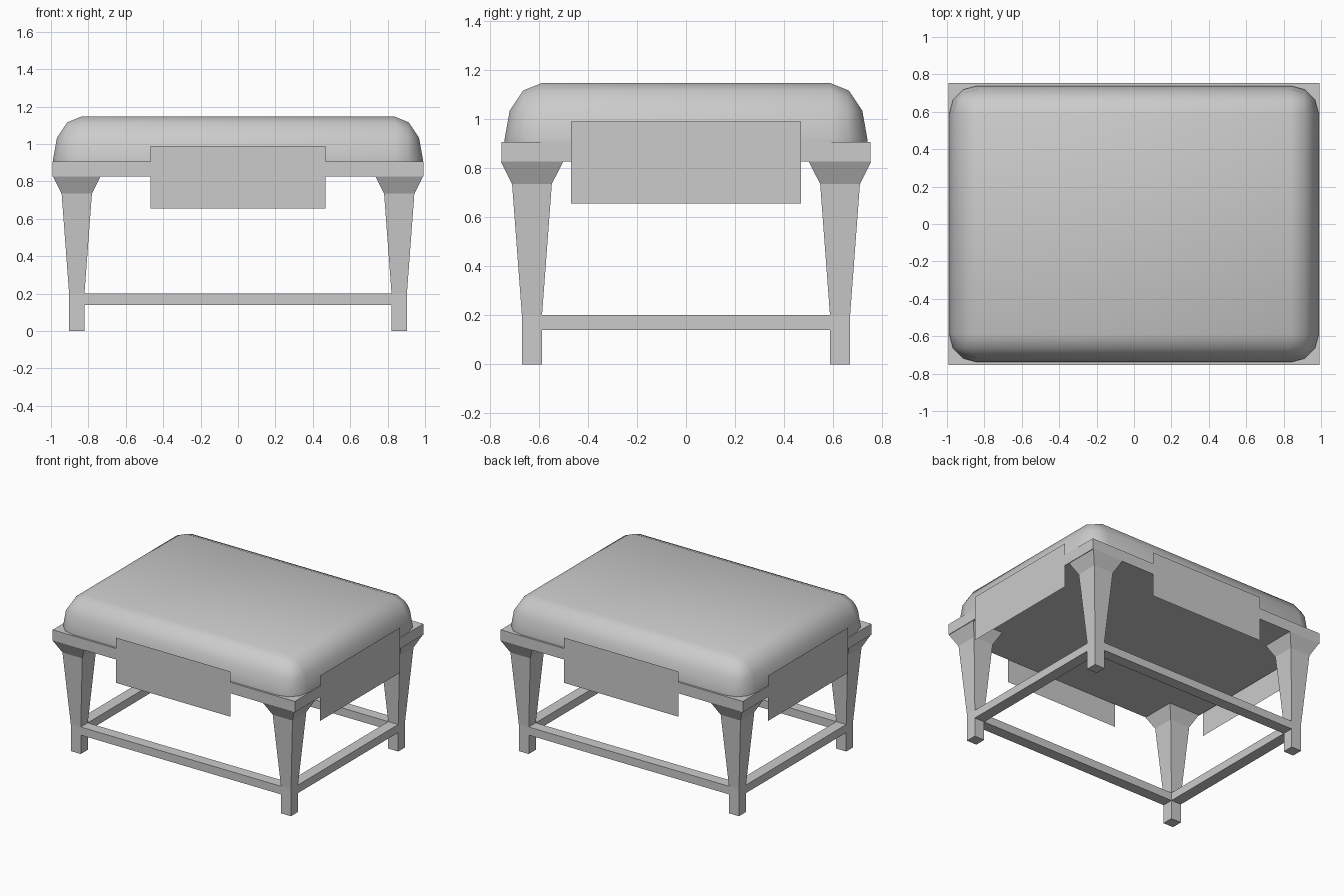
import bpy, bmesh

if "Cube" in bpy.data.objects:
    bpy.data.objects.remove(bpy.data.objects["Cube"])

LEG_X, LEG_Y, LEG_R = 0.862, 0.628, 0.041


def finish(bm, name, smooth=False):
    bmesh.ops.recalc_face_normals(bm, faces=bm.faces)
    for f in bm.faces:
        f.smooth = smooth
    mesh = bpy.data.meshes.new(name)
    bm.to_mesh(mesh)
    bm.free()
    obj = bpy.data.objects.new(name, mesh)
    bpy.context.collection.objects.link(obj)
    return obj


def box(name, x0, x1, y0, y1, z0, z1):
    bm = bmesh.new()
    bmesh.ops.create_cube(bm, size=1)
    for v in bm.verts:
        v.co.x = x1 if v.co.x > 0 else x0
        v.co.y = y1 if v.co.y > 0 else y0
        v.co.z = z1 if v.co.z > 0 else z0
    return finish(bm, name)


def leg(name, cx, cy):
    # square section lofted through (height, half width)
    bm = bmesh.new()
    rings = []
    for z, r in ((0, LEG_R), (0.14, LEG_R), (0.2, LEG_R), (0.735, 0.081), (0.826, 0.127)):
        rings.append([bm.verts.new((cx + sx * r, cy + sy * r, z))
                      for sx, sy in ((-1, -1), (1, -1), (1, 1), (-1, 1))])
    for a, b in zip(rings, rings[1:]):
        for i in range(4):
            j = (i + 1) % 4
            bm.faces.new((a[i], a[j], b[j], b[i]))
    bm.faces.new(rings[0])
    bm.faces.new(rings[-1])
    return finish(bm, name)


def panel(name, corners):
    bm = bmesh.new()
    bm.faces.new([bm.verts.new(c) for c in corners])
    return finish(bm, name)


# Seat frame slab
box("seat_frame", -0.993, 0.993, -0.753, 0.753, 0.826, 0.907)

# Cushion: rounded box, upper half only, stretched upward
bm = bmesh.new()
bmesh.ops.create_cube(bm, size=1)
bmesh.ops.scale(bm, vec=(1.976, 1.478, 0.32), verts=bm.verts)
bmesh.ops.bevel(bm, geom=bm.edges[:], offset=0.15, segments=3, profile=0.5, affect='EDGES')
cut = bmesh.ops.bisect_plane(bm, geom=bm.verts[:] + bm.edges[:] + bm.faces[:],
                             plane_co=(0, 0, 0), plane_no=(0, 0, 1), clear_inner=True)
bmesh.ops.holes_fill(bm, edges=[e for e in bm.edges if e.is_boundary], sides=0)
for v in bm.verts:
    v.co.z = 0.906 + v.co.z * 0.24 / 0.16
cushion = finish(bm, "cushion", True)
for p in cushion.data.polygons:
    if p.normal.z < -0.9:
        p.use_smooth = False

# Tapered legs
for sx, side in ((-1, "left"), (1, "right")):
    for sy, end in ((-1, "front"), (1, "back")):
        leg(f"{end}_{side}_leg", sx * LEG_X, sy * LEG_Y)

# Stretcher rails and hanging flat panels on all four sides
W, Z0, Z1 = 0.469, 0.655, 0.99
for s, name in ((-1, "front"), (1, "back")):
    y = s * LEG_Y
    box(f"{name}_rail", -LEG_X + LEG_R, LEG_X - LEG_R, y - LEG_R, y + LEG_R, 0.14, 0.2)
    y = s * 0.757
    panel(f"{name}_panel", [(s * W, y, Z0), (-s * W, y, Z0), (-s * W, y, Z1), (s * W, y, Z1)])
for s, name in ((-1, "left"), (1, "right")):
    x = s * LEG_X
    box(f"{name}_rail", x - LEG_R, x + LEG_R, -LEG_Y + LEG_R, LEG_Y - LEG_R, 0.14, 0.2)
    x = s * 1.0
    panel(f"{name}_panel", [(x, -s * W, Z0), (x, s * W, Z0), (x, s * W, Z1), (x, -s * W, Z1)])
